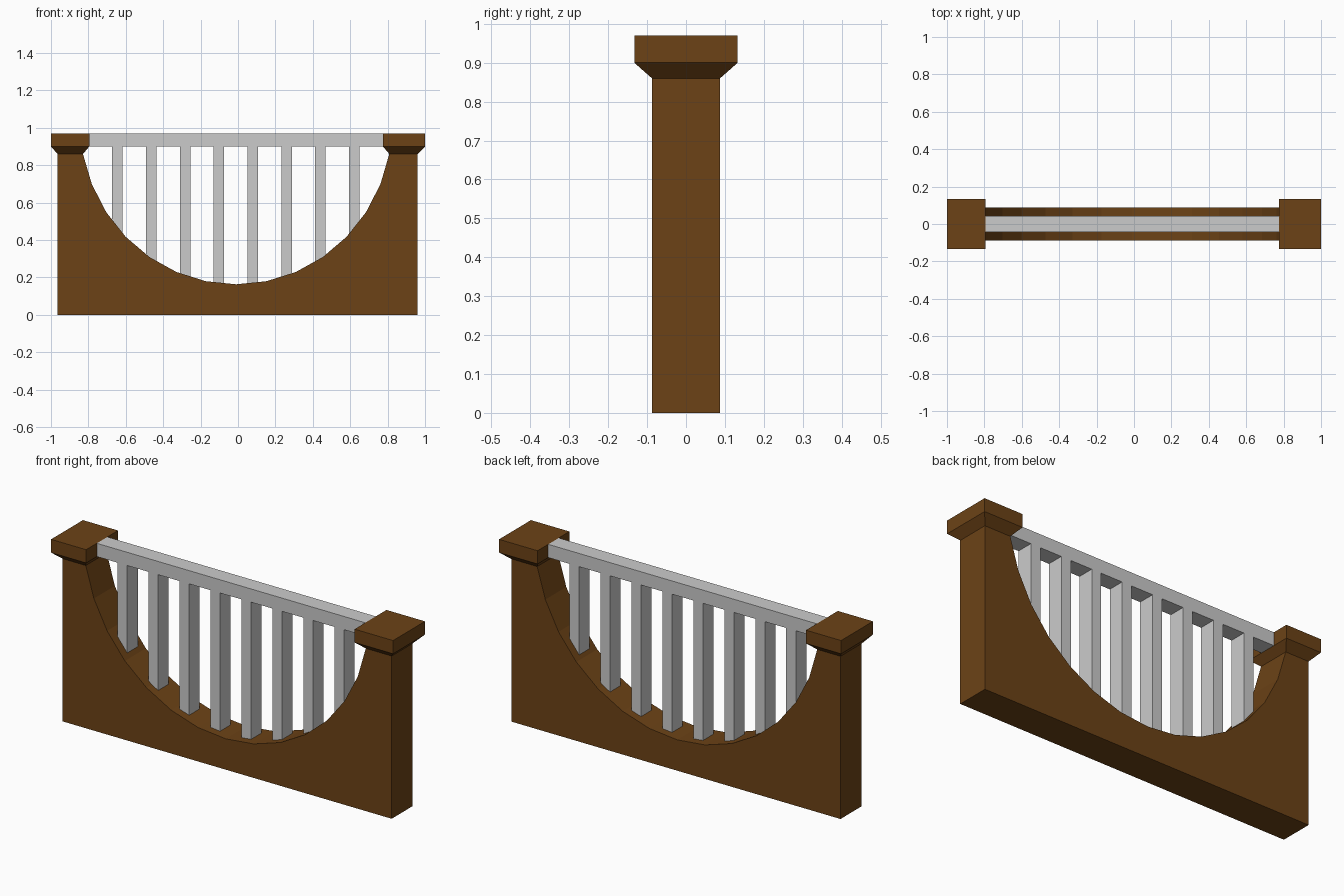
import bpy
import bmesh
from math import sin, cos, pi, sqrt

if "Cube" in bpy.data.objects:
    bpy.data.objects.remove(bpy.data.objects["Cube"])

wood = bpy.data.materials.new("brown")
wood.diffuse_color = (0.15, 0.055, 0.008, 1)
wood.use_nodes = True
wood.node_tree.nodes["Principled BSDF"].inputs["Base Color"].default_value = wood.diffuse_color

# Elliptical cut-out of the wall: centre, radii, facet step
CX, CZ, RX, RZ, STEP = -0.01, 1.03, 0.835, 0.867, pi / 16
WALL_Y, CAP_Y, RAIL_Y = 0.0875, 0.133, 0.044
TOP, SLOPE, CAP_BASE = 0.97, 0.86, 0.90
LEFT, RIGHT = -0.965, 0.96


def finish(name, bm, mat=None):
    bmesh.ops.recalc_face_normals(bm, faces=bm.faces[:])
    mesh = bpy.data.meshes.new(name)
    bm.to_mesh(mesh)
    bm.free()
    if mat:
        mesh.materials.append(mat)
    obj = bpy.data.objects.new(name, mesh)
    bpy.context.collection.objects.link(obj)
    return obj


def loft(name, rings, mat=None):
    """Closed solid through matching rings of points."""
    bm = bmesh.new()
    loops = [[bm.verts.new(p) for p in ring] for ring in rings]
    n = len(loops[0])
    bm.faces.new(loops[0])
    bm.faces.new(loops[-1])
    for a, b in zip(loops, loops[1:]):
        for i in range(n):
            j = (i + 1) % n
            bm.faces.new((a[i], a[j], b[j], b[i]))
    return finish(name, bm, mat)


def rect(x0, x1, y, z):
    return [(x0, -y, z), (x1, -y, z), (x1, y, z), (x0, y, z)]


def box(name, x0, x1, y, z0, z1):
    return loft(name, [rect(x0, x1, y, z0), rect(x0, x1, y, z1)])


# Wall with the scooped, faceted opening
arc = [(CX + RX * sin(i * STEP), CZ - RZ * cos(i * STEP)) for i in range(-7, 8)]
foot_l, foot_r = arc[0][0], arc[-1][0]
arc[0], arc[-1] = (foot_l, SLOPE), (foot_r, SLOPE)
profile = [(LEFT, 0), (LEFT, SLOPE)] + arc + [(RIGHT, SLOPE), (RIGHT, 0)]
loft("wall", [[(x, y, z) for x, z in profile] for y in (-WALL_Y, WALL_Y)], wood)

# Flared caps on the two end posts
for name, x0, x1, o0, o1 in (("left_cap", LEFT, foot_l, -1.0, -0.795),
                             ("right_cap", foot_r, RIGHT, 0.775, 1.0)):
    loft(name, [rect(x0, x1, WALL_Y, SLOPE), rect(o0, o1, CAP_Y, CAP_BASE),
                rect(o0, o1, CAP_Y, TOP)], wood)

# Top rail between the caps
box("rail", -0.795, 0.775, RAIL_Y, CAP_BASE, TOP)

# Balusters, each reaching just into the wall
for i in range(8):
    x = -0.645 + i * 0.181
    inner = max(0, abs(x - CX) - 0.028)
    base = CZ - RZ * sqrt(1 - (inner / RX) ** 2) - 0.02
    box(f"baluster_{i + 1}", x - 0.028, x + 0.028, RAIL_Y, base, CAP_BASE)
